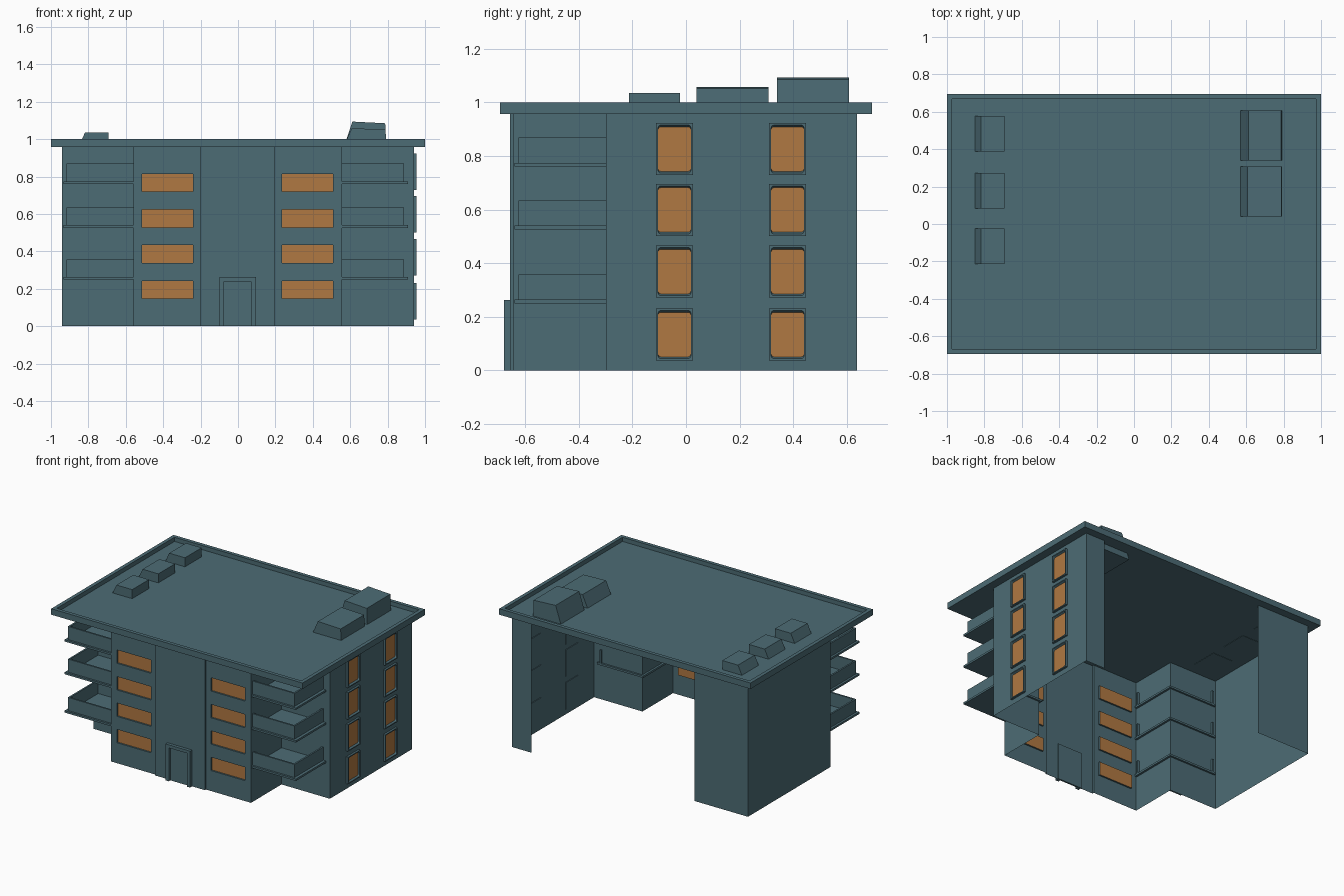
import bpy, bmesh
from mathutils import Vector

if "Cube" in bpy.data.objects:
    bpy.data.objects.remove(bpy.data.objects["Cube"])


def material(name, rgb):
    m = bpy.data.materials.new(name)
    m.diffuse_color = (*rgb, 1)
    m.use_nodes = True
    m.node_tree.nodes["Principled BSDF"].inputs["Base Color"].default_value = m.diffuse_color
    return m


TEAL = material("slate_teal", (0.073, 0.150, 0.178))
AMBER = material("amber_glass", (0.434, 0.188, 0.054))


def finish(bm, name):
    me = bpy.data.meshes.new(name)
    bm.to_mesh(me)
    bm.free()
    me.materials.append(TEAL)
    me.materials.append(AMBER)
    ob = bpy.data.objects.new(name, me)
    bpy.context.collection.objects.link(ob)
    return ob


def add_box(bm, x0, x1, y0, y1, z0, z1):
    verts = bmesh.ops.create_cube(bm, size=1)["verts"]
    for v in verts:
        v.co = (x1 if v.co.x > 0 else x0, y1 if v.co.y > 0 else y0, z1 if v.co.z > 0 else z0)
    return verts


def boxes(name, *specs):
    bm = bmesh.new()
    for s in specs:
        add_box(bm, *s)
    return finish(bm, name)


def facing(bm, direction):
    d = Vector(direction)
    bm.normal_update()
    return [f for f in bm.faces if f.normal.dot(d) > 0.99]


# Thin wall from plan point a to b, with recessed windows (u0, u1, z0, z1)
def wall(name, a, b, windows=(), height=0.96, depth=0.012):
    a, b = Vector((*a, 0)), Vector((*b, 0))
    length = (b - a).length
    along = (b - a) / length
    outward = Vector((along.y, -along.x, 0))
    us = sorted({0, length, *[u for w in windows for u in w[:2]]})
    zs = sorted({0, height, *[z for w in windows for z in w[2:]]})
    bm = bmesh.new()
    grid = [[bm.verts.new(a + along * u + Vector((0, 0, z))) for z in zs] for u in us]
    glass = []
    for i in range(len(us) - 1):
        for j in range(len(zs) - 1):
            f = bm.faces.new((grid[i][j], grid[i + 1][j], grid[i + 1][j + 1], grid[i][j + 1]))
            if any(w[0] <= us[i] < w[1] and w[2] <= zs[j] < w[3] for w in windows):
                glass.append(f)
    if glass:
        for f in bmesh.ops.extrude_discrete_faces(bm, faces=glass)["faces"]:
            f.material_index = 1
            bmesh.ops.translate(bm, verts=f.verts, vec=-outward * depth)
        bmesh.ops.remove_doubles(bm, verts=bm.verts, dist=1e-5)
    return finish(bm, name)


# Outer walls, open at the back
rows = [(0.147, 0.243), (0.337, 0.433), (0.527, 0.623), (0.719, 0.815)]
plan = [("back_wall_left", (-0.515, 0.638)), ("left_wall", (-0.94, 0.638)),
        ("left_recess_wall", (-0.94, -0.298)), ("left_wing_side", (-0.56, -0.298)),
        ("left_wing_front", (-0.56, -0.645)), ("entrance_left_return", (-0.2, -0.645)),
        ("entrance_front", (-0.2, -0.657)), ("entrance_right_return", (0.197, -0.657)),
        ("right_wing_front", (0.197, -0.645)), ("right_wing_side", (0.555, -0.645)),
        ("right_recess_wall", (0.555, -0.298)), ("right_wall", (0.94, -0.298)),
        ("back_wall_right", (0.94, 0.638)), ("end", (0.785, 0.638))]
front_windows = {"left_wing_front": (-0.513, -0.241), "right_wing_front": (0.235, 0.508)}
for (name, a), (_, b) in zip(plan, plan[1:]):
    wins = []
    if name in front_windows:
        x0, x1 = front_windows[name]
        wins = [(x0 - a[0], x1 - a[0], z0, z1) for z0, z1 in rows]
    wall(name, a, b, wins)


# Framed windows with rounded panes on the right wall
def framed_window(name, y, z):
    bm = bmesh.new()
    add_box(bm, 0.935, 0.955, y - 0.069, y + 0.069, z - 0.097, z + 0.097)
    pane = facing(bm, (1, 0, 0))[0]
    bmesh.ops.inset_individual(bm, faces=[pane], thickness=0.0105)
    pane = bmesh.ops.extrude_discrete_faces(bm, faces=[pane])["faces"][0]
    bmesh.ops.translate(bm, verts=pane.verts, vec=(-0.012, 0, 0))
    for v in pane.verts:
        v.co.z = z + (0.083 if v.co.z > z else -0.083)
    pit = [e for v in pane.verts for e in v.link_edges
           if e.other_vert(v) not in set(pane.verts)]
    bmesh.ops.bevel(bm, geom=pit, offset=0.01, segments=3, profile=0.5, affect='EDGES')
    for f in facing(bm, (1, 0, 0)):
        if f.calc_center_median().x < 0.95:
            f.material_index = 1
    finish(bm, name)


for i, z in enumerate((0.134, 0.369, 0.599, 0.826)):
    framed_window(f"side_window_front_{i + 1}", -0.043, z)
    framed_window(f"side_window_rear_{i + 1}", 0.379, z)

# Door surround
boxes("door_frame",
      (-0.1, -0.075, -0.68, -0.65, 0, 0.262),
      (0.07, 0.095, -0.68, -0.65, 0, 0.262),
      (-0.075, 0.07, -0.68, -0.65, 0.24, 0.262))
boxes("door_panel", (-0.075, 0.07, -0.662, -0.65, 0, 0.24))


# Corner balconies: slab with thin solid railings
def balcony(name, inner, rail, slab, z):
    s = 1 if slab > 0 else -1
    back, t = -0.285, 0.012

    def span(p, q):
        return min(p, q), max(p, q)
    boxes(name,
          (*span(inner, slab), -0.64, back, z, z + 0.014),
          (*span(inner, rail), -0.626, -0.626 + t, z + 0.014, z + 0.108),
          (*span(rail - s * t, rail), -0.626 + t, back, z + 0.014, z + 0.108))


for i, z in enumerate((0.25, 0.526, 0.761)):
    balcony(f"balcony_left_{i + 1}", -0.545, -0.916, -0.932, z)
    balcony(f"balcony_right_{i + 1}", 0.54, 0.888, 0.909, z)

# Roof slab with a raised rim
bm = bmesh.new()
add_box(bm, -1, 1, -0.695, 0.695, 0.957, 1.0)
top = facing(bm, (0, 0, 1))[0]
bmesh.ops.inset_individual(bm, faces=[top], thickness=0.037)
top = bmesh.ops.extrude_discrete_faces(bm, faces=[top])["faces"][0]
bmesh.ops.translate(bm, verts=top.verts, vec=(0, 0, -0.03))
finish(bm, "roof")


# Rooftop units with a sloping left side
def roof_unit(name, x0, ridge, x1, y0, y1, z0, z_ridge, z_right, taper=0.0):
    bm = bmesh.new()
    for v in add_box(bm, x0, x1, y0, y1, z0, 1):
        if v.co.z > 0.99:
            left = v.co.x < ridge
            v.co.x = ridge if left else x1 - taper
            v.co.z = z_ridge if left else z_right
            v.co.y += taper if v.co.y == min(y0, y1) else 0
    finish(bm, name)


for i, y in enumerate((-0.118, 0.179, 0.482)):
    roof_unit(f"small_roof_unit_{i + 1}", -0.856, -0.818, -0.693, y - 0.095, y + 0.095,
              0.955, 1.035, 1.035)
roof_unit("large_roof_unit_front", 0.562, 0.608, 0.793, 0.04, 0.307, 0.955, 1.058, 1.052, 0.004)
roof_unit("large_roof_unit_rear", 0.552, 0.612, 0.793, 0.34, 0.608, 0.915, 1.094, 1.085, 0.006)
